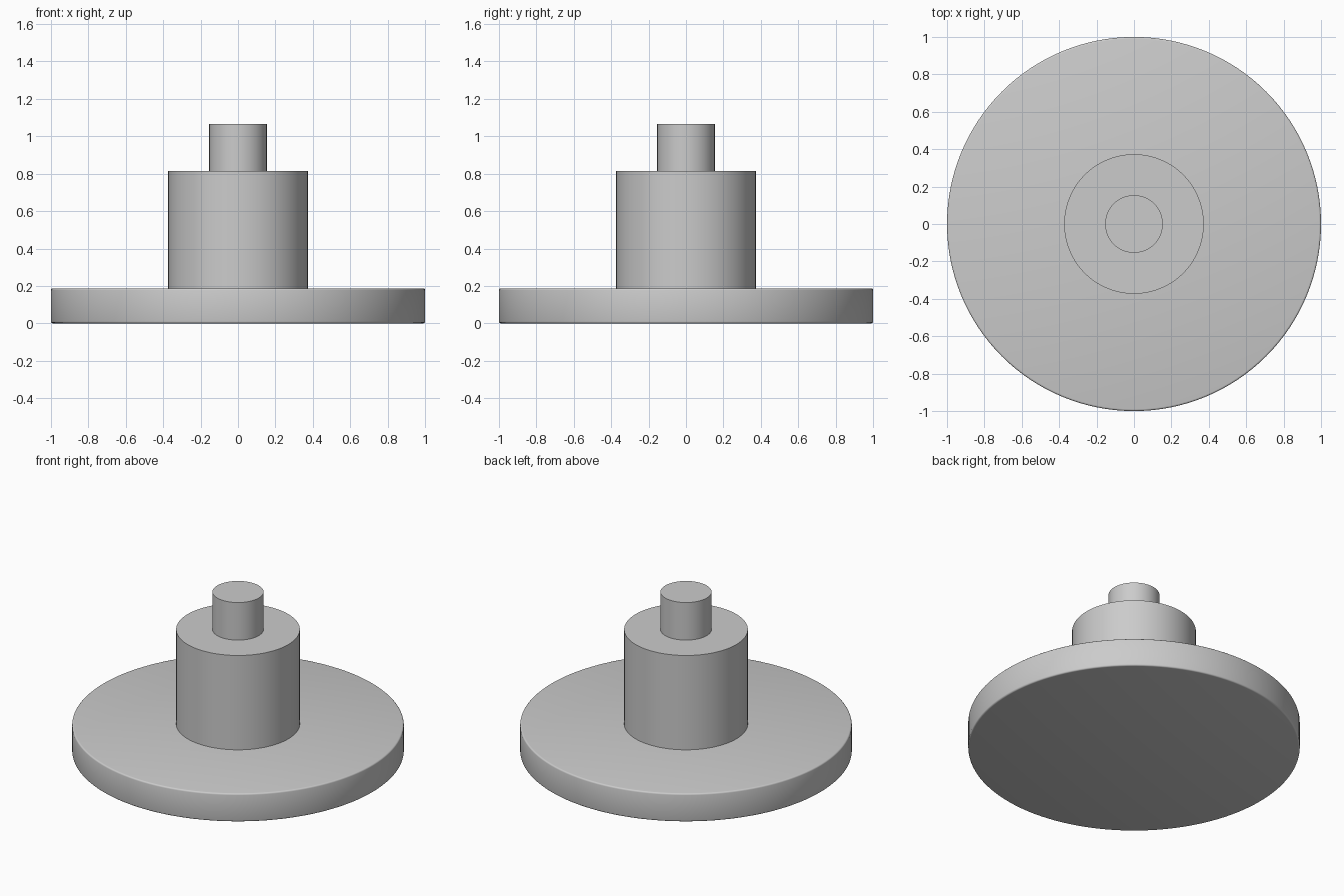
import bpy
import math

cube = bpy.data.objects.get("Cube")
if cube:
    bpy.data.objects.remove(cube, do_unlink=True)

# Single grey finish
GREY = (0.6, 0.6, 0.6, 1.0)
grey = bpy.data.materials.new("plain grey")
grey.use_nodes = True
grey.diffuse_color = GREY
grey.node_tree.nodes["Principled BSDF"].inputs["Base Color"].default_value = GREY


def cylinder(name, radius, bottom, top, bevel=0.0):
    """Upright smooth cylinder with optionally rounded rims."""
    bpy.ops.mesh.primitive_cylinder_add(
        vertices=128, radius=radius, depth=top - bottom,
        location=(0, 0, (bottom + top) / 2))
    obj = bpy.context.object
    obj.name = name
    obj.data.materials.append(grey)
    if bevel:
        mod = obj.modifiers.new("rounded rims", "BEVEL")
        mod.width = bevel
        mod.segments = 3
        mod.limit_method = "ANGLE"
        mod.angle_limit = math.radians(60)
        bpy.ops.object.modifier_apply(modifier=mod.name)
    bpy.ops.object.shade_smooth_by_angle(angle=math.radians(35))
    return obj


# Stacked discs, each standing on the one below
cylinder("base_disc", 1.0, 0.0, 0.187, bevel=0.01)
cylinder("hub", 0.373, 0.187, 0.815)
cylinder("top_pin", 0.154, 0.815, 1.065)
